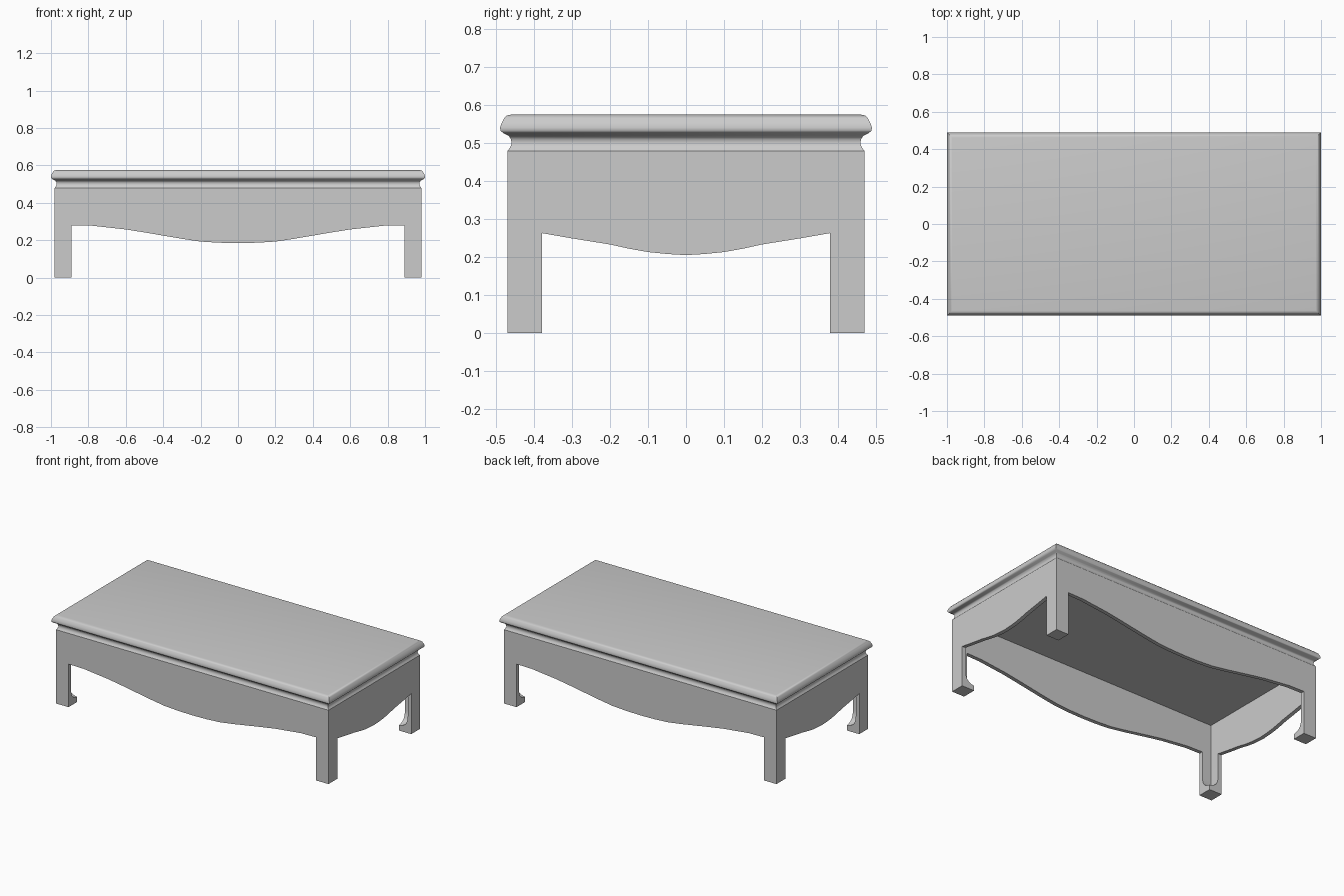
import bpy, bmesh
from mathutils import Vector

cube = bpy.data.objects.get("Cube")
if cube:
    bpy.data.objects.remove(cube, do_unlink=True)

HALF_X, HALF_Y = 0.98, 0.47      # outer faces of aprons and legs
THICK, LEG_W = 0.025, 0.09       # board thickness, leg width
LEG_TOP, APRON_TOP = 0.262, 0.48

grey = bpy.data.materials.new("plain grey")
grey.use_nodes = True
grey.diffuse_color = (0.6, 0.6, 0.6, 1)
grey.node_tree.nodes["Principled BSDF"].inputs["Base Color"].default_value = (0.6, 0.6, 0.6, 1)


def loft(name, rings, angle):
    """Skin equal-length closed rings and cap both ends."""
    bm = bmesh.new()
    loops = [[bm.verts.new(p) for p in ring] for ring in rings]
    n = len(loops[0])
    for a, b in zip(loops, loops[1:]):
        for i in range(n):
            j = (i + 1) % n
            bm.faces.new((a[i], a[j], b[j], b[i]))
    bm.faces.new(loops[0][::-1])
    bm.faces.new(loops[-1])
    bmesh.ops.recalc_face_normals(bm, faces=bm.faces)
    mesh = bpy.data.meshes.new(name)
    bm.to_mesh(mesh)
    bm.free()
    mesh.materials.append(grey)
    obj = bpy.data.objects.new(name, mesh)
    bpy.context.collection.objects.link(obj)
    bpy.ops.object.select_all(action='DESELECT')
    obj.select_set(True)
    bpy.context.view_layer.objects.active = obj
    bpy.ops.object.shade_smooth_by_angle(angle=angle)
    return obj


# Moulded top: (inset from the widest edge, height)
moulding = [(0.02, 0.48), (0.026, 0.488), (0.03, 0.498), (0.029, 0.51),
            (0.022, 0.52), (0.008, 0.527), (0.001, 0.533), (0, 0.541),
            (0.004, 0.553), (0.011, 0.566), (0.018, 0.573), (0.028, 0.575)]
rings = []
for d, z in moulding:
    x, y = 1 - d, 0.49 - d
    rings.append([(-x, -y, z), (x, -y, z), (x, y, z), (-x, y, z)])
loft("tabletop", rings, 0.8)


# Scalloped aprons: half of the lower edge, mirrored about the middle
def apron(name, half_edge, end, place):
    right = half_edge + [(half_edge[-1][0], LEG_TOP), (end, LEG_TOP), (end, APRON_TOP)]
    outline = right + [(-u, z) for u, z in reversed(right[1:])]
    loft(name, [[place(u, v, z) for u, z in outline] for v in (0, THICK)], 0.5)


long_edge = [(0, 0.185), (0.1, 0.187), (0.2, 0.193), (0.3, 0.208), (0.4, 0.225),
             (0.5, 0.242), (0.6, 0.258), (0.7, 0.269), (0.78, 0.278), (0.89, 0.28)]
short_edge = [(0, 0.205), (0.05, 0.208), (0.1, 0.213), (0.15, 0.222),
              (0.2, 0.233), (0.3, 0.249), (0.38, 0.263)]
for name, s in (("front", -1), ("back", 1)):
    apron(name + "_apron", long_edge, HALF_X,
          lambda u, v, z: (u, s * (HALF_Y - v), z))
for name, s in (("right", -1), ("left", 1)):
    apron(name + "_apron", short_edge, HALF_Y - THICK,
          lambda u, v, z: (s * (HALF_X - v), u, z))

# Angle-section legs whose inside curves out into a square foot
foot = [(0, 0.089), (0.032, 0.089), (0.037, 0.07), (0.045, 0.052),
        (0.058, 0.038), (0.08, 0.029), (0.11, THICK), (LEG_TOP, THICK)]
for fb, sy in (("front", -1), ("back", 1)):
    for lr, sx in (("right", -1), ("left", 1)):
        rings = []
        for z, t in foot:
            section = [(0, 0), (LEG_W, 0), (LEG_W, t), (t, t), (t, LEG_W), (0, LEG_W)]
            rings.append([(sx * (HALF_X - a), sy * (HALF_Y - b), z) for a, b in section])
        loft(f"{fb}_{lr}_leg", rings, 0.6)
